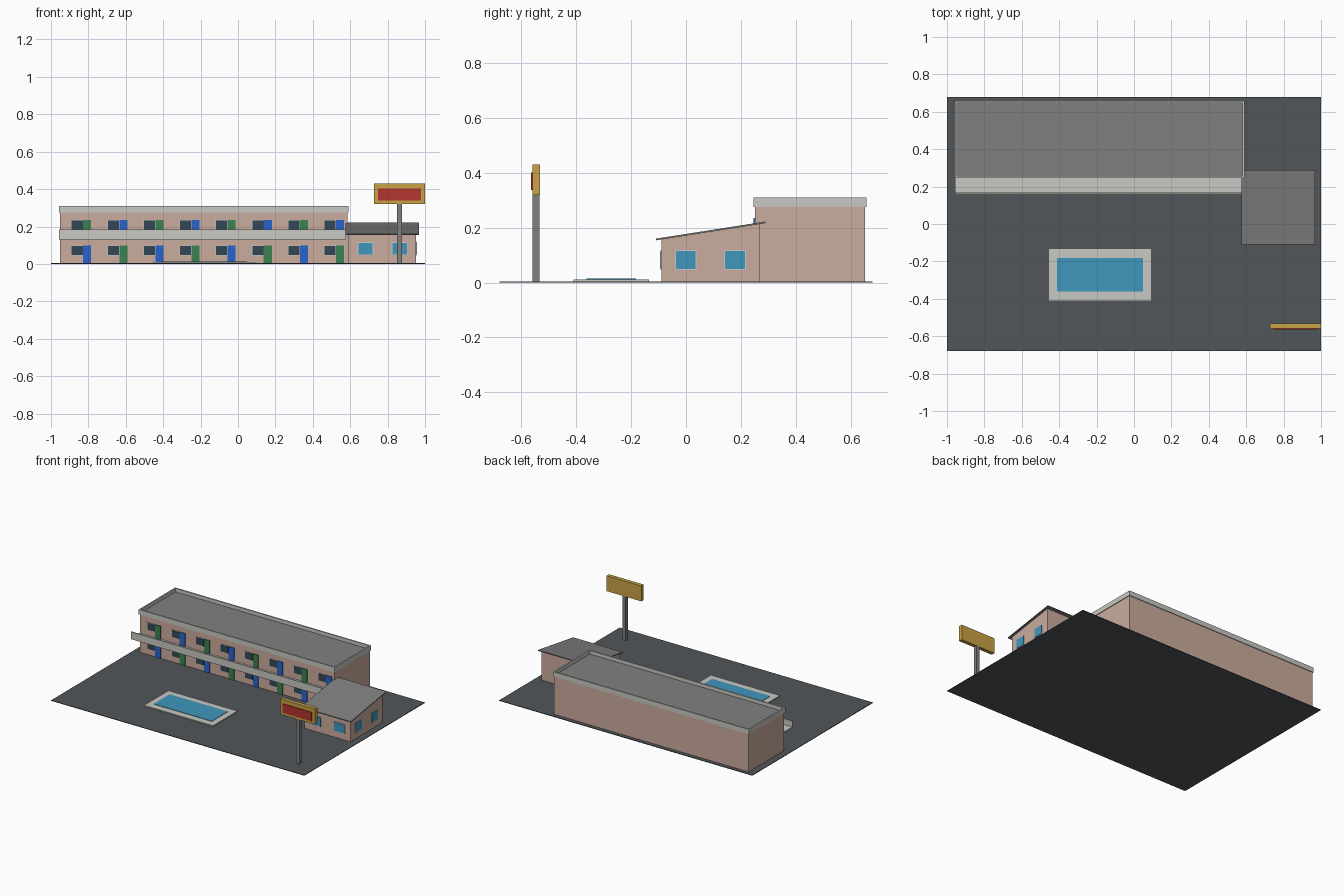
import bpy, bmesh

if "Cube" in bpy.data.objects:
    bpy.data.objects.remove(bpy.data.objects["Cube"])


def material(name, rgb):
    """Flat material from 0-255 display colour, converted to linear."""
    def lin(c):
        c /= 255
        return c / 12.92 if c <= 0.04045 else ((c + 0.055) / 1.055) ** 2.4
    m = bpy.data.materials.new(name)
    m.diffuse_color = (*[lin(c) for c in rgb], 1)
    m.use_nodes = True
    m.node_tree.nodes["Principled BSDF"].inputs["Base Color"].default_value = m.diffuse_color
    return m


ASPHALT = material("asphalt", (82, 86, 90))
STUCCO = material("pink_stucco", (203, 172, 158))
TRIM = material("pale_concrete", (200, 201, 195))
ROOF = material("grey_roofing", (128, 128, 128))
GREEN = material("green_paint", (58, 130, 82))
BLUE = material("blue_paint", (40, 100, 205))
GLASS = material("dark_glass", (52, 70, 86))
AQUA = material("aqua", (64, 151, 190))
YELLOW = material("sign_yellow", (202, 162, 70))
RED = material("sign_red", (178, 54, 46))


def mesh_object(name, bm, mat):
    bmesh.ops.recalc_face_normals(bm, faces=bm.faces)
    me = bpy.data.meshes.new(name)
    bm.to_mesh(me)
    bm.free()
    me.materials.append(mat)
    ob = bpy.data.objects.new(name, me)
    bpy.context.collection.objects.link(ob)
    return ob


def box(name, mat, x, y, z):
    """Box given by its (low, high) range on each axis."""
    bm = bmesh.new()
    bmesh.ops.create_cube(bm, size=1)
    for v in bm.verts:
        v.co = [r[0] if c < 0 else r[1] for c, r in zip(v.co, (x, y, z))]
    return mesh_object(name, bm, mat)


def side_prism(name, mat, x, profile):
    """Extrude a (y, z) profile along x."""
    bm = bmesh.new()
    f = bm.faces.new([bm.verts.new((x[0], y, z)) for y, z in profile])
    ext = bmesh.ops.extrude_face_region(bm, geom=[f])["geom"]
    bmesh.ops.translate(bm, vec=(x[1] - x[0], 0, 0),
                        verts=[g for g in ext if isinstance(g, bmesh.types.BMVert)])
    return mesh_object(name, bm, mat)


def ring(name, mat, x, y, z, w):
    """Rectangular rim with wall width w."""
    bm = bmesh.new()
    loops = []
    for d, h in ((0, z[0]), (0, z[1]), (w, z[1]), (w, z[0])):
        loops.append([bm.verts.new((px, py, h)) for px, py in (
            (x[0] + d, y[0] + d), (x[1] - d, y[0] + d),
            (x[1] - d, y[1] - d), (x[0] + d, y[1] - d))])
    for i in range(4):
        a, b = loops[i], loops[(i + 1) % 4]
        for j in range(4):
            k = (j + 1) % 4
            bm.faces.new((a[j], a[k], b[k], b[j]))
    return mesh_object(name, bm, mat)


def front_window(name, glass, x, z, wall_y, rim=0.004):
    """Framed pane on a wall facing -y."""
    box(name + "_frame", TRIM, (x[0] - rim, x[1] + rim), (wall_y - 0.003, wall_y + 0.002),
        (z[0] - rim, z[1] + rim))
    box(name + "_glass", glass, x, (wall_y - 0.005, wall_y), z)


# Parking lot
box("parking_lot", ASPHALT, (-1, 1), (-0.68, 0.68), (0, 0.004))

# Two-storey room block with parapet and recessed flat roof
box("room_block", STUCCO, (-0.952, 0.585), (0.252, 0.653), (0.002, 0.278))
box("room_block_roof", ROOF, (-0.95, 0.583), (0.254, 0.651), (0.276, 0.285))
ring("parapet", TRIM, (-0.957, 0.59), (0.247, 0.658), (0.275, 0.31), 0.01)

# Upper walkway and its solid railing
box("walkway_floor", TRIM, (-0.957, 0.575), (0.16, 0.252), (0.131, 0.141))
box("walkway_railing", TRIM, (-0.957, 0.575), (0.16, 0.168), (0.131, 0.183))

# Rooms: a door and a window each, door colours alternating
for floor, base in enumerate((0.004, 0.141)):
    for i in range(8):
        cx = -0.807 + i * 0.1931
        tag = f"{floor + 1}_{i + 1}"
        box("room_door_" + tag, GREEN if (i + floor) % 2 else BLUE,
            (cx - 0.021, cx + 0.022), (0.246, 0.253), (base, base + 0.094))
        front_window("room_window_" + tag, GLASS, (cx - 0.082, cx - 0.023),
                     (base + 0.043, base + 0.091), 0.252, 0.003)

# Office with a sloping roof
side_prism("office_walls", STUCCO, (0.588, 0.952),
           [(-0.09, 0.002), (0.268, 0.002), (0.268, 0.213), (-0.09, 0.157)])
side_prism("office_roof", ROOF, (0.575, 0.968),
           [(-0.11, 0.154), (0.29, 0.2165), (0.29, 0.2225), (-0.11, 0.160)])
for i, x in enumerate((0.643, 0.826)):
    front_window(f"office_front_window_{i + 1}", AQUA, (x, x + 0.077), (0.051, 0.113), -0.09)
for i, y in enumerate((-0.037, 0.143)):
    box(f"office_side_window_{i + 1}_frame", TRIM, (0.95, 0.955),
        (y - 0.004, y + 0.076), (0.046, 0.119))
    box(f"office_side_window_{i + 1}_glass", AQUA, (0.95, 0.957),
        (y, y + 0.072), (0.05, 0.115))

# Swimming pool
box("pool_deck", TRIM, (-0.455, 0.09), (-0.41, -0.135), (0.002, 0.011))
box("pool_water", AQUA, (-0.412, 0.047), (-0.362, -0.182), (0.005, 0.014))

# Roadside sign
box("sign_pole", ROOF, (0.85, 0.876), (-0.559, -0.534), (0.002, 0.325))
box("sign_board", YELLOW, (0.726, 1.0), (-0.56, -0.533), (0.32, 0.43))
box("sign_panel", RED, (0.748, 0.978), (-0.565, -0.559), (0.338, 0.402))
